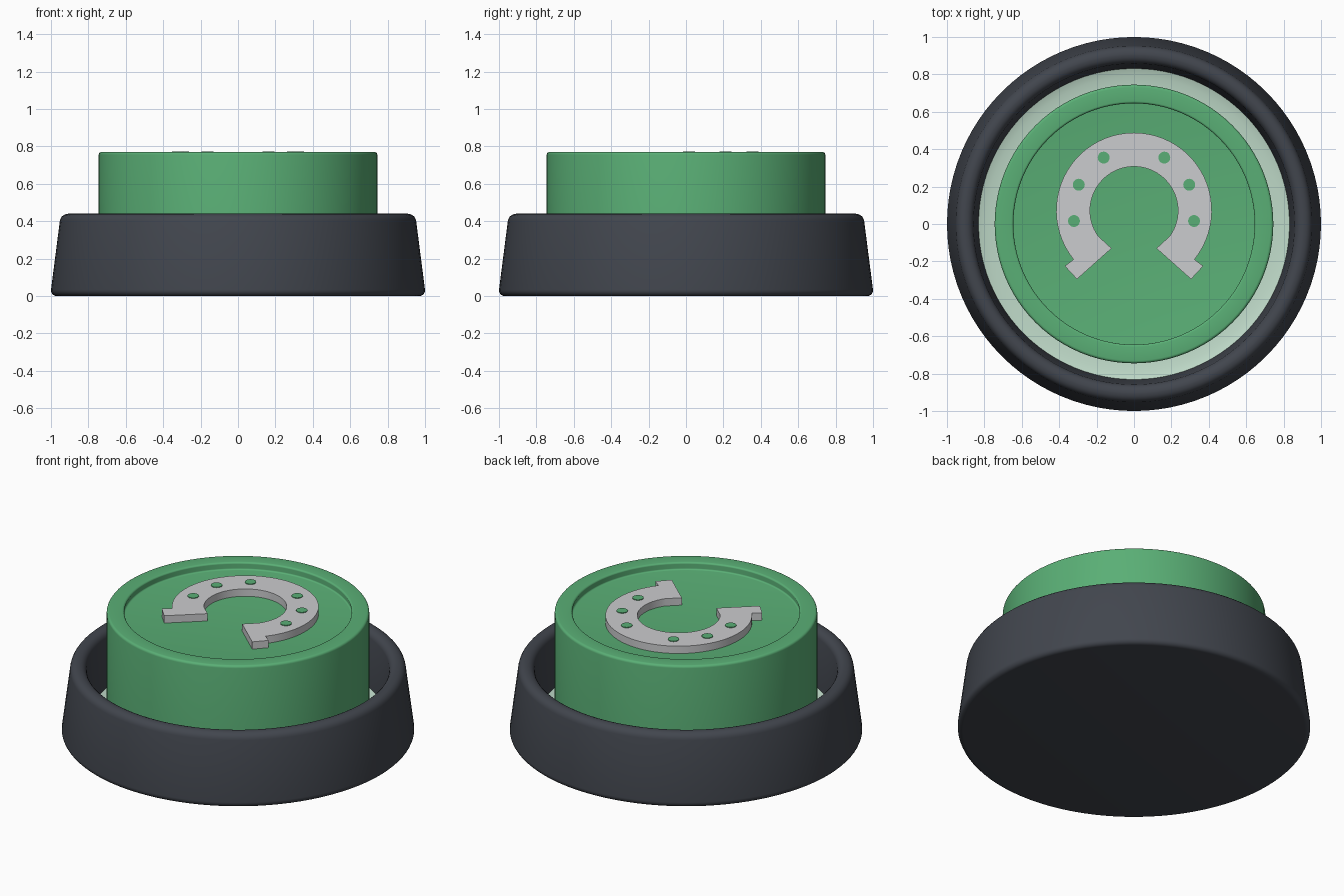
import bpy, bmesh, math

if "Cube" in bpy.data.objects:
    bpy.data.objects.remove(bpy.data.objects["Cube"])

SEG = 96


def material(name, rgb):
    m = bpy.data.materials.new(name)
    m.diffuse_color = (*rgb, 1)
    m.use_nodes = True
    m.node_tree.nodes["Principled BSDF"].inputs["Base Color"].default_value = m.diffuse_color
    return m


DARK = material("charcoal", (0.054, 0.061, 0.076))
GREEN = material("green", (0.102, 0.430, 0.180))
PALE = material("pale green", (0.52, 0.70, 0.58))
GREY = material("light grey", (0.60, 0.605, 0.62))


def finish(name, bm, mat, smooth=True):
    bmesh.ops.recalc_face_normals(bm, faces=bm.faces)
    me = bpy.data.meshes.new(name)
    bm.to_mesh(me)
    bm.free()
    me.materials.append(mat)
    ob = bpy.data.objects.new(name, me)
    bpy.context.collection.objects.link(ob)
    if smooth:
        bpy.ops.object.select_all(action='DESELECT')
        ob.select_set(True)
        bpy.context.view_layer.objects.active = ob
        bpy.ops.object.shade_smooth_by_angle(angle=math.radians(35))
    return ob


def lathe(name, profile, mat):
    """Spin an (r, z) profile round the z axis."""
    bm = bmesh.new()
    vs = [bm.verts.new((r, 0, z)) for r, z in profile]
    es = [bm.edges.new(p) for p in zip(vs, vs[1:])]
    bmesh.ops.spin(bm, geom=vs + es, cent=(0, 0, 0), axis=(0, 0, 1),
                   angle=2 * math.pi, steps=SEG, use_merge=True)
    bmesh.ops.remove_doubles(bm, verts=bm.verts, dist=1e-5)
    return finish(name, bm, mat)


def corner(cx, cz, r, a0, a1, n=5):
    """Rounded profile corner, angles in degrees."""
    return [(cx + r * math.cos(math.radians(a0 + (a1 - a0) * i / n)),
             cz + r * math.sin(math.radians(a0 + (a1 - a0) * i / n))) for i in range(n + 1)]


# Housing: tapered cup with rounded rim and a sunken floor
lathe("housing",
      [(0, 0)] + corner(0.97, 0.03, 0.03, -90, 8)
      + corner(0.908, 0.395, 0.045, 8, 90)
      + corner(0.903, 0.395, 0.045, 90, 172)
      + [(0.83, 0.10), (0.83, 0.06), (0, 0.06)], DARK)

# Pale ring lying in the gap round the button
lathe("gap_ring", [(0.70, 0.07), (0.70, 0.10), (0.79, 0.10), (0.832, 0.115),
                   (0.832, 0.07), (0.70, 0.07)], PALE)

# Push button with a shallow recessed top
FLOOR, TOP = 0.722, 0.77
lathe("button", [(0, 0.07), (0.745, 0.07)] + corner(0.73, TOP - 0.015, 0.015, 0, 90, 4)
      + corner(0.657, TOP - 0.012, 0.012, 90, 170, 4)
      + corner(0.643, FLOOR + 0.010, 0.010, -10, -90, 4) + [(0, FLOOR)], GREEN)

# Horseshoe: outer arc, squared heels, inner arc
CY, R_OUT, R_IN = 0.072, 0.416, 0.235


def arc(r, a0, a1, n=48):
    return [(r * math.cos(math.radians(a0 + (a1 - a0) * i / n)),
             CY + r * math.sin(math.radians(a0 + (a1 - a0) * i / n))) for i in range(n + 1)]


heel = [(0.37, -0.225), (0.305, -0.295), (0.12, -0.13)]
outline = (arc(R_OUT, -39, 219) + [(-x, y) for x, y in heel]
           + arc(R_IN, 216, -36) + heel[::-1])
bm = bmesh.new()
face = bm.faces.new([bm.verts.new((x, y, FLOOR - 0.005)) for x, y in outline])
ext = bmesh.ops.extrude_face_region(bm, geom=[face])
for v in ext["geom"]:
    if isinstance(v, bmesh.types.BMVert):
        v.co.z = TOP - 0.002
bmesh.ops.triangulate(bm, faces=[f for f in bm.faces if len(f.verts) > 4])
finish("horseshoe", bm, GREY)

# Nail dots, mirrored left and right
bm = bmesh.new()
for x, y in [(0.162, 0.355), (0.295, 0.21), (0.321, 0.016)]:
    for s in (-1, 1):
        new = bmesh.ops.create_cone(bm, cap_ends=True, segments=20, radius1=0.032,
                                    radius2=0.032, depth=0.02)
        bmesh.ops.translate(bm, verts=new["verts"], vec=(s * x, y, TOP - 0.008))
finish("nail_dots", bm, GREEN)
